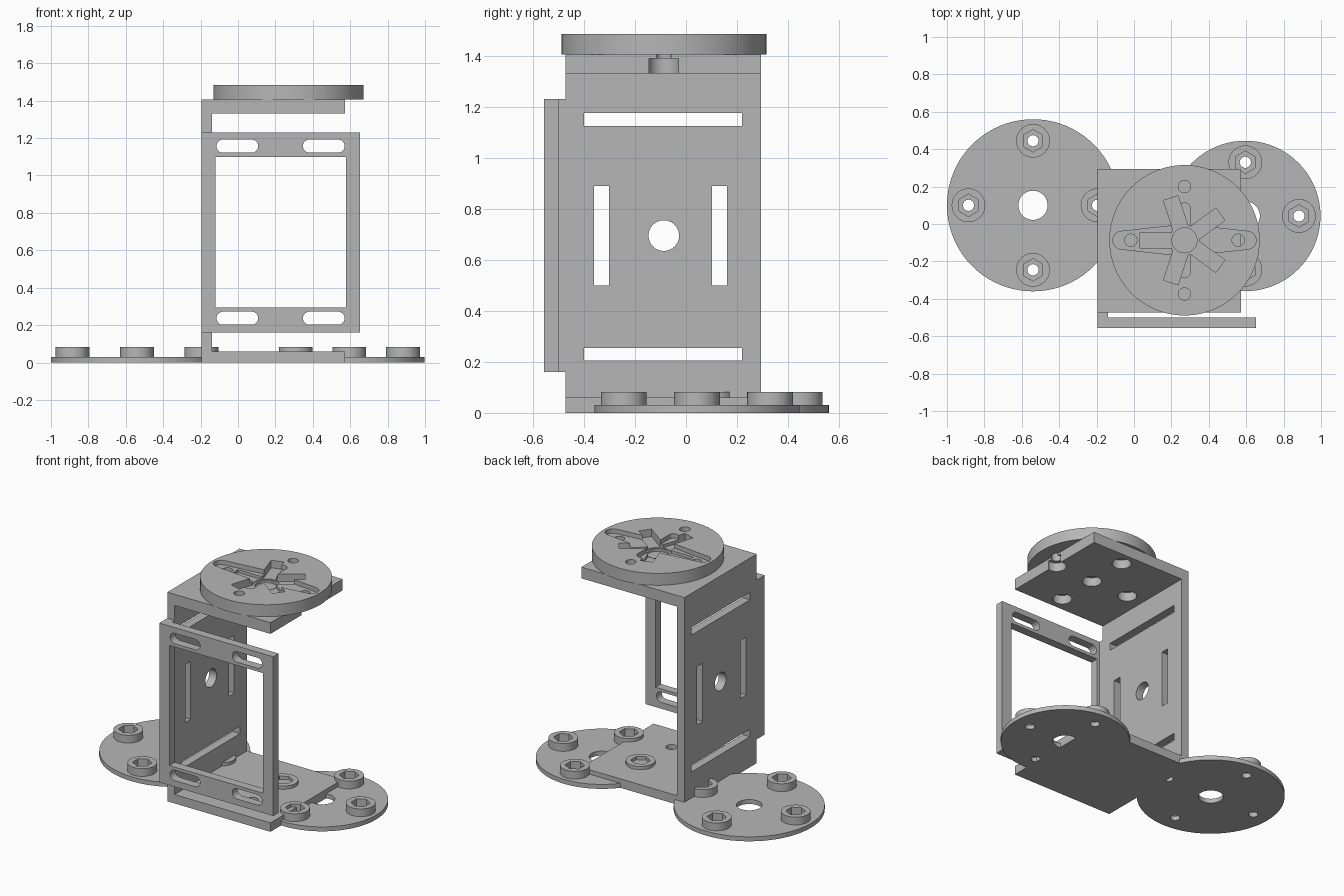
import bpy, bmesh
from math import sin, cos, pi, radians

if "Cube" in bpy.data.objects:
    bpy.data.objects.remove(bpy.data.objects["Cube"])

grey = bpy.data.materials.new("plain_grey")
grey.use_nodes = True
grey.diffuse_color = (0.47, 0.47, 0.47, 1)
grey.node_tree.nodes["Principled BSDF"].inputs["Base Color"].default_value = grey.diffuse_color


# Outline helpers
def ring(cx, cy, r, n=48, start=0.0, sweep=2 * pi, closed=True):
    steps = n if closed else n - 1
    return [(cx + r * cos(start + sweep * i / steps),
             cy + r * sin(start + sweep * i / steps)) for i in range(n)]


def rect(u0, u1, v0, v1):
    return [(u0, v0), (u1, v0), (u1, v1), (u0, v1)]


def slot(u0, u1, v, r):
    return (ring(u1 - r, v, r, 13, -pi / 2, pi, False)
            + ring(u0 + r, v, r, 13, pi / 2, pi, False))


def turned(points, angle, cx, cy):
    c, s = cos(angle), sin(angle)
    return [(cx + c * u - s * v, cy + s * u + c * v) for u, v in points]


def prism(name, outline, lo, hi, axis="z"):
    """Extrude a flat outline from lo to hi along an axis."""
    place = {"x": lambda u, v, h: (h, u, v),
             "y": lambda u, v, h: (u, h, v),
             "z": lambda u, v, h: (u, v, h)}[axis]
    bm = bmesh.new()
    rows = [[bm.verts.new(place(u, v, h)) for u, v in outline] for h in (lo, hi)]
    bm.faces.new(rows[0])
    bm.faces.new(rows[1])
    n = len(outline)
    for i in range(n):
        j = (i + 1) % n
        bm.faces.new((rows[0][i], rows[0][j], rows[1][j], rows[1][i]))
    bmesh.ops.recalc_face_normals(bm, faces=bm.faces)
    mesh = bpy.data.meshes.new(name)
    bm.to_mesh(mesh)
    bm.free()
    mesh.materials.append(grey)
    obj = bpy.data.objects.new(name, mesh)
    bpy.context.collection.objects.link(obj)
    return obj


def activate(obj):
    bpy.ops.object.select_all(action="DESELECT")
    obj.select_set(True)
    bpy.context.view_layer.objects.active = obj


def cut(obj, outline, lo, hi, axis="z"):
    cutter = prism("cutter", outline, lo, hi, axis)
    cutter.hide_render = True
    mod = obj.modifiers.new("cut", "BOOLEAN")
    mod.operation = "DIFFERENCE"
    mod.solver = "EXACT"
    mod.object = cutter
    activate(obj)
    bpy.ops.object.modifier_apply(modifier=mod.name)
    bpy.data.objects.remove(cutter)


def finish(obj):
    activate(obj)
    bpy.ops.object.shade_smooth_by_angle(angle=radians(30))


def around(cx, cy, d):
    return [(cx + d, cy), (cx, cy + d), (cx - d, cy), (cx, cy - d)]


HX, HY = 0.27, -0.087      # turntable centre
XL, XI, XR = -0.195, -0.14, 0.572
TOP = 1.405

# C-shaped bracket: floor plate, back wall and top plate
bracket = prism("bracket", [(XL, 0), (XR, 0), (XR, 0.06), (XI, 0.06), (XI, 1.33),
                            (XR, 1.33), (XR, TOP), (XL, TOP)], -0.472, 0.295, "y")
for z in (0.205, 1.125):
    cut(bracket, rect(-0.40, 0.22, z, z + 0.05), -0.3, -0.1, "x")
for y in (-0.36, 0.102):
    cut(bracket, rect(y, y + 0.058, 0.5, 0.89), -0.3, -0.1, "x")
cut(bracket, ring(HY, 0.695, 0.06), -0.3, -0.1, "x")
# Counterbored screw holes in the top plate
for x, y in around(HX, HY, 0.287) + [(HX, HY)]:
    cut(bracket, ring(x, y, 0.06, 32), 1.3, 1.39)
    cut(bracket, ring(x, y, 0.033, 24), 1.38, 1.45)
# Shallow hole in the floor plate
cut(bracket, ring(0.29, -0.26, 0.035, 24), 0.03, 0.1)
finish(bracket)

# Open mounting frame on the front, with its connecting strip
frame = prism("front_frame", rect(XL, 0.652, 0.16, 1.23), -0.557, -0.5, "y")
cut(frame, rect(-0.12, 0.577, 0.293, 1.1), -0.7, -0.4, "y")
for z in (0.237, 1.157):
    for x in (-0.115, 0.347):
        cut(frame, slot(x, x + 0.223, z, 0.035), -0.7, -0.4, "y")
finish(frame)
prism("frame_strip", rect(XL, XI, 0.16, 1.23), -0.5, -0.472, "y")


# Round base discs with hex-socket bosses
def base_disc(side, cx, cy, radius, reach):
    disc = prism(side + "_base_disc", ring(cx, cy, radius, 80), 0, 0.03)
    cut(disc, ring(cx, cy, 0.078), -0.1, 0.1)
    for k, (x, y) in enumerate(around(cx, cy, reach)):
        cut(disc, ring(x, y, 0.03, 24), -0.1, 0.1)
        boss = prism(f"{side}_boss_{k + 1}", ring(x, y, 0.09, 40), 0.03, 0.082)
        cut(boss, ring(x, y, 0.06, 6, pi / 2), 0, 0.2)
        finish(boss)
    finish(disc)


base_disc("right", -0.54, 0.1, 0.46, 0.345)
base_disc("left", 0.595, 0.043, 0.402, 0.287)

# Turntable disc with recesses for the motor arms
disc = prism("turntable_disc", ring(HX, HY, 0.402, 96), TOP, 1.485)
horn = (ring(0.335, 0, 0.048, 13, -pi / 2, pi, False) + [(0.09, 0.075), (-0.09, 0.075)]
        + ring(-0.335, 0, 0.048, 13, pi / 2, pi, False) + [(-0.09, -0.075), (0.09, -0.075)])
cut(disc, turned(horn, 0, HX, HY), 1.455, 1.6)
cut(disc, turned(slot(-0.2, 0.2, 0, 0.033), pi / 2, HX, HY), 1.455, 1.6)
for k in range(5):
    arm = rect(0, 0.237, -0.041, 0.041)
    cut(disc, turned(arm, pi + k * 2 * pi / 5, HX, HY), 1.435, 1.6)
cut(disc, ring(HX, HY, 0.08, 40), 1.43, 1.6)
cut(disc, ring(HX, HY, 0.067, 40), 1.415, 1.6)
for x, y in around(HX, HY, 0.287):
    cut(disc, ring(x, y, 0.033, 24), 1.3, 1.6)
finish(disc)
